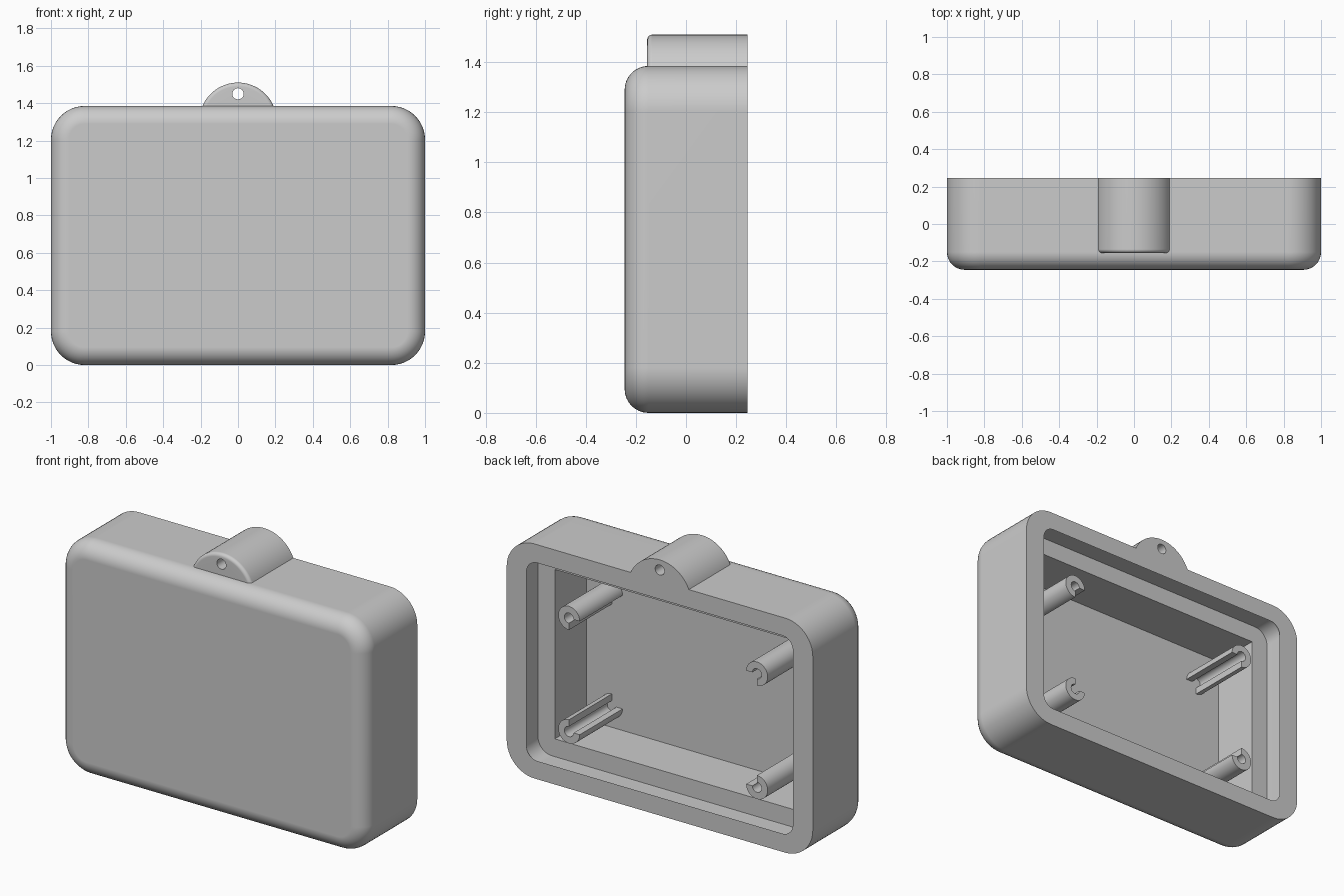
import bpy, bmesh
from math import sin, cos, pi, acos, radians
from mathutils import Vector

cube = bpy.data.objects.get("Cube")
if cube:
    bpy.data.objects.remove(cube, do_unlink=True)

grey = bpy.data.materials.new("light_grey_plastic")
grey.use_nodes = True
colour = (0.6, 0.6, 0.6, 1)
grey.diffuse_color = colour
grey.node_tree.nodes["Principled BSDF"].inputs["Base Color"].default_value = colour

HEIGHT = 1.385
MID = HEIGHT / 2
BACK = 0.245
FLOOR = -0.185      # inside of the front wall
LEDGE = 0.11        # step inside the opening


def loft(name, loops, cap=True, cyclic=False):
    """Skin a list of (outline, y) sections lying in the xz plane."""
    bm = bmesh.new()
    rings = [[bm.verts.new((x, y, z)) for x, z in outline] for outline, y in loops]
    n = len(rings[0])
    pairs = list(zip(rings, rings[1:]))
    if cyclic:
        pairs.append((rings[-1], rings[0]))
    for a, b in pairs:
        for i in range(n):
            j = (i + 1) % n
            bm.faces.new((a[i], a[j], b[j], b[i]))
    if cap and not cyclic:
        bm.faces.new(rings[0])
        bm.faces.new(rings[-1])
    bmesh.ops.remove_doubles(bm, verts=bm.verts, dist=0.0002)
    bmesh.ops.recalc_face_normals(bm, faces=bm.faces)
    mesh = bpy.data.meshes.new(name)
    bm.to_mesh(mesh)
    bm.free()
    mesh.materials.append(grey)
    ob = bpy.data.objects.new(name, mesh)
    bpy.context.collection.objects.link(ob)
    bpy.ops.object.select_all(action='DESELECT')
    ob.select_set(True)
    bpy.context.view_layer.objects.active = ob
    bpy.ops.object.shade_smooth_by_angle(angle=radians(30))
    ob.modifiers.new("even_normals", 'WEIGHTED_NORMAL').keep_sharp = True
    return ob


def rounded_rect(half_x, half_z, radius, steps=12):
    points = []
    for k, (sx, sz) in enumerate(((1, 1), (-1, 1), (-1, -1), (1, -1))):
        for i in range(steps + 1):
            a = (k + i / steps) * pi / 2
            points.append((sx * (half_x - radius) + radius * cos(a),
                           MID + sz * (half_z - radius) + radius * sin(a)))
    return points


def fillet(radius, steps):
    """Pairs of (inset, depth from the face) around a quarter round."""
    return [(radius * (1 - sin(t)), radius * (1 - cos(t)))
            for t in (i / steps * pi / 2 for i in range(steps + 1))]


# Case: rounded outside, open back, stepped pocket and square cavity
sections = [(rounded_rect(1 - d, MID - d, 0.18 - d), -BACK + h)
            for d, h in fillet(0.095, 8)]
sections.append((rounded_rect(1, MID, 0.18), BACK))
for d, h in fillet(0.02, 3)[::-1]:
    sections.append((rounded_rect(0.87 + 0.02 - h, 0.585 + 0.02 - h, 0.09 - h), BACK - 0.02 + 0.02 - d))
pocket = sections[-1][0]
sections += [(pocket, LEDGE),
             (rounded_rect(0.78, 0.5, 0), LEDGE),
             (rounded_rect(0.78, 0.5, 0), FLOOR)]
loft("case_shell", sections)

# Hanging lug with a through hole
ARC_Z, ARC_R, CHORD_Z = 1.303, 0.207, 1.38
EYE = Vector((0, 1.45))


def lug_outline(inset):
    r = ARC_R - inset
    half = acos((CHORD_Z - ARC_Z) / r)
    arc = [(r * sin(a), ARC_Z + r * cos(a))
           for a in (half * (1 - 2 * i / 32) for i in range(33))]
    left, right = arc[-1][0], arc[0][0]
    chord = [(left + (right - left) * i / 16, CHORD_Z) for i in range(1, 16)]
    return arc + chord


def eye_outline(outline):
    return [tuple(EYE + (Vector(p) - EYE).normalized() * 0.03) for p in outline]


lug = [(lug_outline(d), -0.155 + h) for d, h in fillet(0.02, 5)]
lug.append((lug_outline(0), BACK))
lug.append((eye_outline(lug_outline(0)), BACK))
lug.append((eye_outline(lug_outline(0)), -0.155))
loft("hanging_lug", lug, cyclic=True)

# Four screw posts, each with the quarter facing the centre cut away
for side, sx in (("left", 1), ("right", -1)):
    for level, sz in (("upper", 1), ("lower", -1)):
        arc = [i / 30 * 1.5 * pi - pi / 2 for i in range(31)]
        ring = [(0.07, a) for a in arc] + [(0.03, a) for a in arc[::-1]]
        outline = [(sx * (0.614 + r * cos(a)), 0.655 + sz * (0.335 + r * sin(a)))
                   for r, a in ring]
        loft(f"{level}_{side}_post", [(outline, FLOOR - 0.01), (outline, 0.215)])
